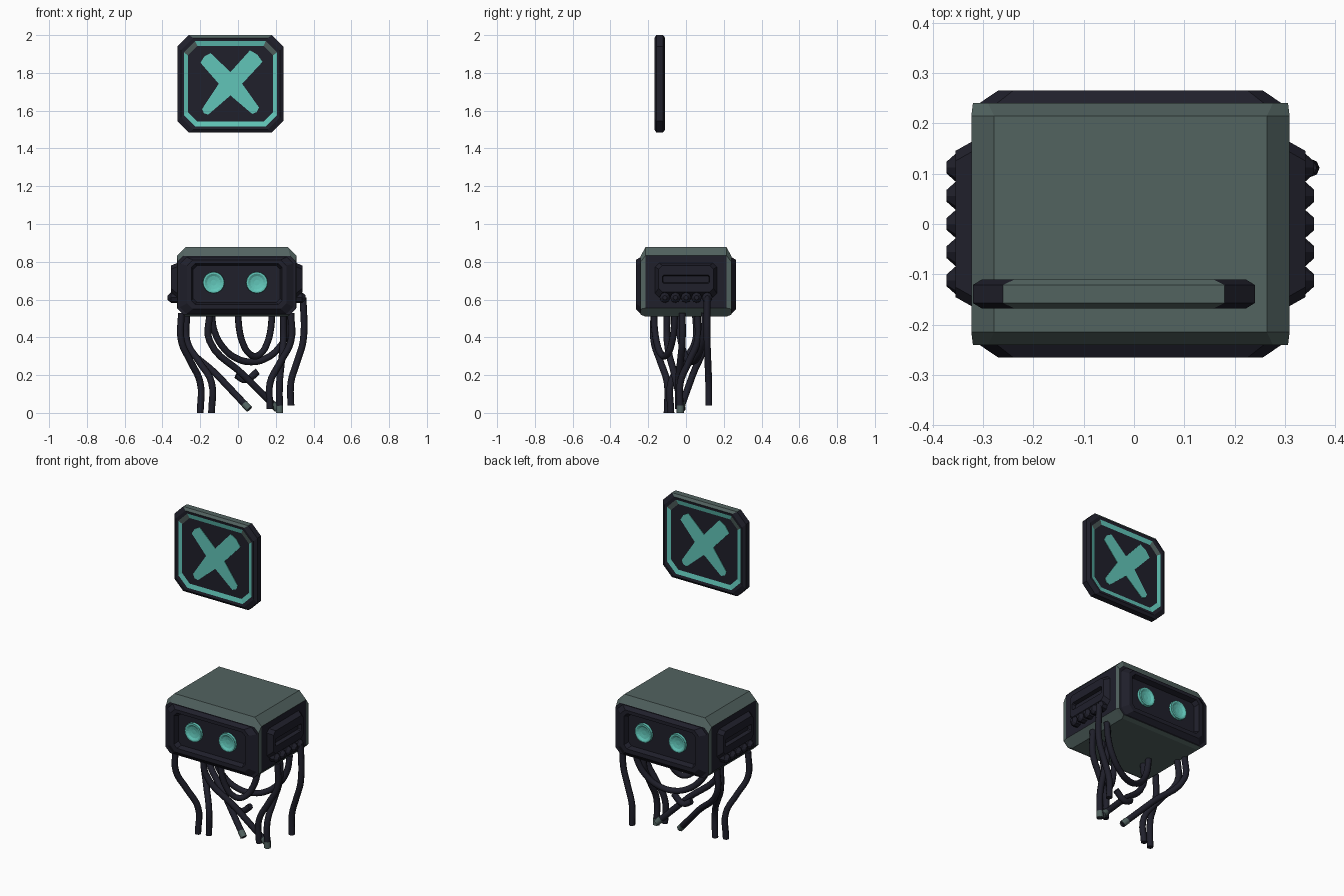
import bpy, bmesh, math
from mathutils import Vector

cube = bpy.data.objects.get("Cube")
if cube:
    bpy.data.objects.remove(cube, do_unlink=True)


def material(name, rgb):
    m = bpy.data.materials.new(name)
    m.use_nodes = True
    m.diffuse_color = (*rgb, 1)
    bsdf = next(n for n in m.node_tree.nodes if n.type == 'BSDF_PRINCIPLED')
    bsdf.inputs["Base Color"].default_value = (*rgb, 1)
    bsdf.inputs["Roughness"].default_value = 0.7
    return m


DARK, GREY, TEAL = 0, 1, 2
MATS = [material("dark_navy", (0.014, 0.014, 0.024)),
        material("grey_green", (0.085, 0.125, 0.118)),
        material("glowing_teal", (0.12, 0.56, 0.48))]


def finish(name, bm):
    mesh = bpy.data.meshes.new(name)
    bmesh.ops.recalc_face_normals(bm, faces=bm.faces)
    bm.to_mesh(mesh)
    bm.free()
    for m in MATS:
        mesh.materials.append(m)
    bpy.context.collection.objects.link(bpy.data.objects.new(name, mesh))


def octagon(depth, cu, hu, low, high, cut, axis='Y'):
    """Chamfered rectangle across the given axis."""
    cv, hv = (low + high) / 2, (high - low) / 2
    pts = []
    for a, b in ((1, 1), (-1, 1), (-1, -1), (1, -1)):
        ends = [(hu, hv - cut), (hu - cut, hv)]
        for u, v in (ends if a * b > 0 else ends[::-1]):
            pts.append((cu + a * u, cv + b * v))
    return [Vector((u, depth, v) if axis == 'Y' else (depth, u, v)) for u, v in pts]


def circle(centre, r, axis, sides):
    pts = []
    for i in range(sides):
        t = math.tau * i / sides
        u, v = r * math.cos(t), r * math.sin(t)
        pts.append(Vector(centre) + Vector((u, 0, v) if axis == 'Y' else (0, u, v)))
    return pts


def loft(name, rings, colour):
    """Skin a row of rings; colour(band, face) picks the material."""
    bm = bmesh.new()
    rows = [[bm.verts.new(p) for p in ring] for ring in rings]
    n = len(rows[0])
    bands = [(bm.faces.new(rows[0]), -1), (bm.faces.new(rows[-1]), len(rows) - 1)]
    for b, (low, high) in enumerate(zip(rows, rows[1:])):
        for i in range(n):
            j = (i + 1) % n
            bands.append((bm.faces.new((low[i], low[j], high[j], high[i])), b))
    bmesh.ops.recalc_face_normals(bm, faces=bm.faces)
    for face, b in bands:
        face.material_index = colour(b, face)
    finish(name, bm)


def all_dark(band, face):
    return DARK


def all_teal(band, face):
    return TEAL


# Head: recessed visor, dark bezel, chamfered shell, the same on both ends
CX = -0.007
half = [(0.235, 0.23, 0.585, 0.78, 0.02),
        (0.265, 0.24, 0.575, 0.79, 0.02),
        (0.265, 0.263, 0.55, 0.81, 0.03),
        (0.24, 0.3, 0.525, 0.825, 0.035),
        (0.24, 0.313, 0.52, 0.83, 0.03),
        (0.215, 0.316, 0.51, 0.877, 0.045)]
rings = [octagon(-d, CX, *rest) for d, *rest in half]
rings += [octagon(d, CX, *rest) for d, *rest in half[::-1]]


def head_colour(band, face):
    if band in (4, 6):
        return GREY
    if band == 5 and abs(face.normal.x) < 0.9:
        return GREY
    return DARK


loft("head_shell", rings, head_colour)

# Eyes: shallow bowls on the front and back visors
bowl = [(0.23, 0.058), (0.25, 0.056), (0.25, 0.047), (0.243, 0.035), (0.239, 0.015)]
for s, side in ((-1, "front"), (1, "back")):
    for k, dx in (("a", -0.122), ("b", 0.107)):
        loft(f"{side}_eye_{k}",
             [circle((CX - s * dx, s * d, 0.69), r, 'Y', 16) for d, r in bowl], all_teal)

# Cheeks: slotted side plates with a row of bolts
plate = [(0.3, 0.172, 0.6, 0.8, 0.02), (0.348, 0.145, 0.64, 0.78, 0.02),
         (0.348, 0.125, 0.685, 0.73, 0.006), (0.325, 0.122, 0.69, 0.725, 0.006)]
bolt = [(0.3, 0.028), (0.347, 0.028), (0.365, 0.012)]
for s, side in ((-1, "right"), (1, "left")):
    loft(f"{side}_cheek_plate",
         [octagon(CX + s * d, 0, *rest, axis='X') for d, *rest in plate], all_dark)
    for i in range(5):
        loft(f"{side}_bolt_{i + 1}",
             [circle((CX + s * d, (i - 2) * 0.056, 0.61), r, 'X', 8) for d, r in bolt],
             all_dark)

# Floating sign: two-faced plate with a sloped bright frame
SX, SY, SZ = -0.04, -0.139, 1.7425
half = [(0.02, 0.225, 0.2, 0.05), (0.026, 0.247, 0.226, 0.06),
        (0.029, 0.262, 0.242, 0.065), (0.018, 0.28, 0.2575, 0.06)]


def sign_ring(depth, hu, hv, cut):
    return octagon(SY + depth, SX, hu, SZ - hv, SZ + hv, cut)


def sign_colour(band, face):
    mid = face.calc_center_median()
    off_centre = abs(mid.x - SX) > 0.15
    if band in (0, 6):
        return GREY if off_centre and mid.z > SZ + 0.15 else TEAL
    if band in (2, 3, 4) and face.normal.z > 0.5 and not off_centre:
        return GREY
    return DARK


loft("sign_plate", [sign_ring(-d, *r) for d, *r in half]
     + [sign_ring(d, *r) for d, *r in half[::-1]], sign_colour)

# Painted cross on both sides of the sign: four flared arms of unequal width
outline = []
for angle, length, width in ((47, 0.2, 0.045), (134, 0.19, 0.037),
                             (228, 0.2, 0.022), (313, 0.195, 0.025)):
    along = Vector((math.cos(math.radians(angle)), math.sin(math.radians(angle))))
    across = Vector((-along.y, along.x))
    outline += [along * length - across * width, along * (length + 0.01),
                along * length + across * width]
    valley = math.radians(round(angle / 90 + 0.5) * 90)
    outline.append(Vector((math.cos(valley), math.sin(valley))) * 0.062)
for s, side in ((-1, "front"), (1, "back")):
    bm = bmesh.new()
    face = bm.faces.new([bm.verts.new((SX - s * p.x, SY + s * 0.018, SZ + p.y))
                         for p in outline])
    push = bmesh.ops.extrude_face_region(bm, geom=[face])["geom"]
    bmesh.ops.translate(bm, vec=(0, s * 0.005, 0),
                        verts=[v for v in push if isinstance(v, bmesh.types.BMVert)])
    bmesh.ops.triangulate(bm, faces=[f for f in bm.faces if len(f.verts) > 4])
    for f in bm.faces:
        f.material_index = TEAL
    finish(f"{side}_cross", bm)


# Hanging cables
def tube(name, pts, radius=0.018, colour=DARK):
    cu = bpy.data.curves.new(name, 'CURVE')
    cu.dimensions = '3D'
    cu.bevel_depth = radius
    cu.bevel_resolution = 2
    cu.resolution_u = 5
    cu.use_fill_caps = True
    sp = cu.splines.new('BEZIER')
    sp.bezier_points.add(len(pts) - 1)
    for bp, p in zip(sp.bezier_points, pts):
        bp.co = p
        bp.handle_left_type = bp.handle_right_type = 'AUTO'
    cu.materials.append(MATS[colour])
    bpy.context.collection.objects.link(bpy.data.objects.new(name, cu))


def hang(name, top, end, upright=True, bare_tip=False):
    """Cable dropping from top, then swinging over to its end."""
    top, end = Vector(top), Vector(end)
    knee = Vector((top.x, top.y, 0.38))
    shin = Vector((end.x, end.y, 0.16))
    pts = [top, knee]
    pts += [knee.lerp(shin, 0.5), shin] if upright else [knee.lerp(end, 0.5)]
    tube(name, pts + [end])
    if bare_tip:
        inner = end + (pts[-1] - end).normalized() * 0.04
        tube(name + "_tip", [end, inner], 0.0195, GREY)


def sag(name, start, stop, drop):
    """Cable looping down from the base and back up."""
    a, b = Vector(start), Vector(stop)
    pts = []
    for i in range(9):
        t = math.pi * i / 8
        p = a.lerp(b, (1 - math.cos(t)) / 2)
        p.z -= drop * math.sin(t)
        pts.append(p)
    tube(name, pts)


BASE = 0.53
hang("outer_cable", (-0.3, -0.17, BASE), (-0.2, -0.1, 0))
hang("inner_cable", (-0.27, 0.05, BASE), (-0.14, -0.08, 0))
hang("slanted_cable", (-0.28, 0.1, BASE), (0.06, -0.03, 0.02), False, True)
hang("long_cable", (-0.15, -0.1, BASE), (0.21, -0.02, 0.02), False, True)
hang("left_cable", (0.28, -0.02, BASE), (0.17, -0.04, 0.02))
hang("left_back_cable", (0.24, 0.06, BASE), (0.22, -0.03, 0), True, True)
hang("bolt_cable", (0.345, 0.112, 0.61), (0.28, 0.12, 0.04))
sag("wide_loop", (-0.14, -0.04, BASE), (0.28, 0.1, BASE), 0.26)
sag("small_loop", (0, -0.17, BASE), (0.18, -0.06, BASE), 0.23)
tube("cable_branch", [(-0.01, -0.04, 0.2), (0.04, -0.03, 0.175), (0.105, -0.03, 0.22)])
